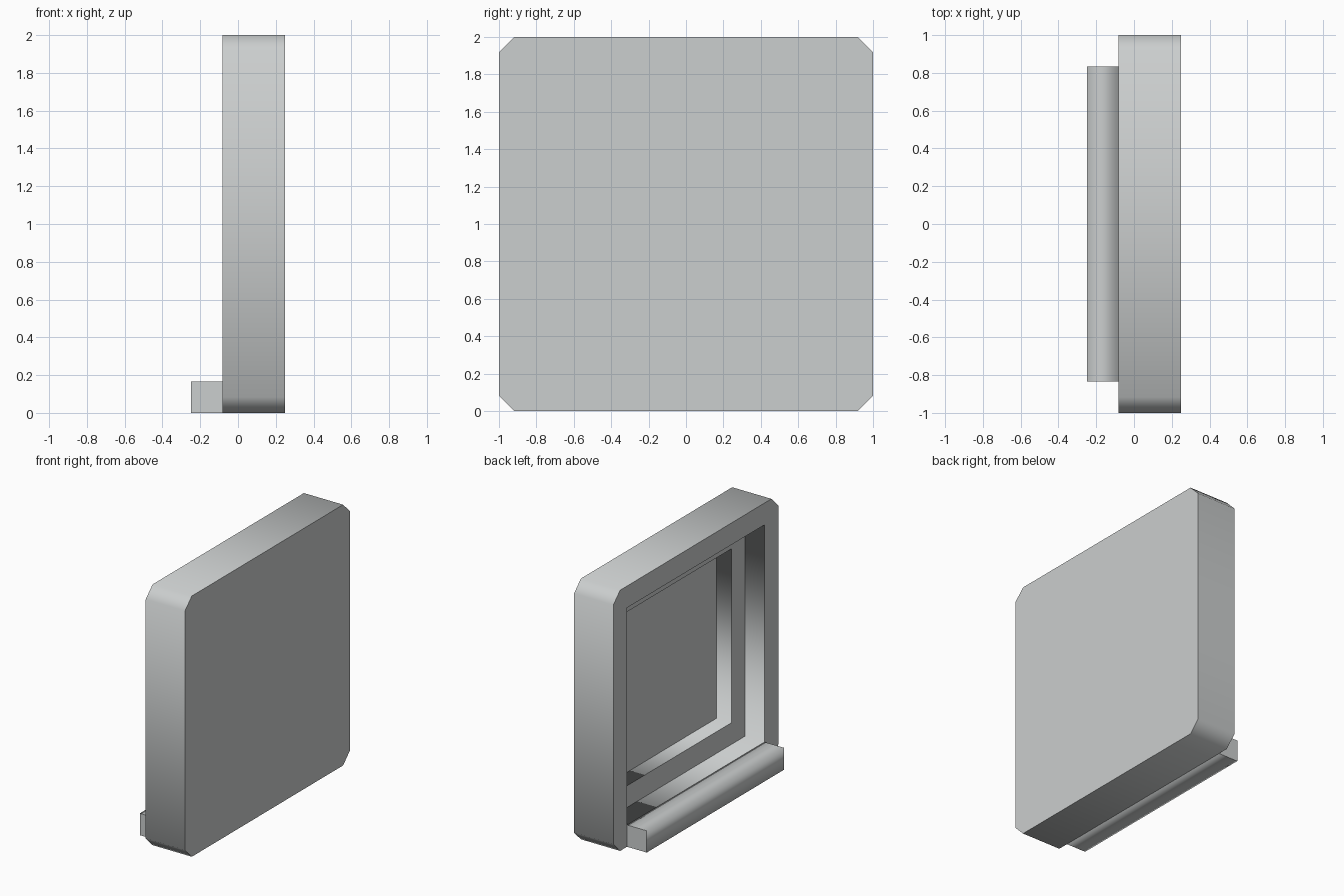
import bpy, bmesh

cube = bpy.data.objects.get("Cube")
if cube:
    bpy.data.objects.remove(cube)

# Single grey finish
grey = bpy.data.materials.new("light_grey")
colour = (0.6, 0.62, 0.62, 1)
grey.use_nodes = True
grey.diffuse_color = colour
bsdf = next(n for n in grey.node_tree.nodes if n.type == 'BSDF_PRINCIPLED')
bsdf.inputs["Base Color"].default_value = colour


def finish(name, bm, axis):
    """Smooth the shell around an axis, keeping faces along that axis crisp."""
    bmesh.ops.recalc_face_normals(bm, faces=bm.faces)
    for f in bm.faces:
        f.smooth = True
    for e in bm.edges:
        e.smooth = not any(abs(f.normal[axis]) > 0.9 for f in e.link_faces)
    mesh = bpy.data.meshes.new(name)
    bm.to_mesh(mesh)
    bm.free()
    mesh.materials.append(grey)
    obj = bpy.data.objects.new(name, mesh)
    bpy.context.collection.objects.link(obj)
    return obj


CORNERS = [(1, 1), (-1, 1), (-1, -1), (1, -1)]


def octagon(bm, x, half, cut):
    pts = []
    for i, (sy, sz) in enumerate(CORNERS):
        pair = [(sy * half, sz * (half - cut)), (sy * (half - cut), sz * half)]
        pts += pair if i % 2 == 0 else pair[::-1]
    return [bm.verts.new((x, y, 1 + z)) for y, z in pts]


def square(bm, x, half):
    return [bm.verts.new((x, sy * half, 1 + sz * half)) for sy, sz in CORNERS]


def bridge(bm, a, b):
    n = len(a)
    for i in range(n):
        j = (i + 1) % n
        bm.faces.new((a[i], a[j], b[j], b[i]))


# Chamfered panel with a stepped recess on one broad face
bm = bmesh.new()
back = octagon(bm, 0.25, 1, 0.083)
rim = octagon(bm, -0.083, 1, 0.083)
bm.faces.new(back)
bridge(bm, back, rim)
rings = [square(bm, x, h) for x, h in
         ((-0.083, 0.833), (0.083, 0.833), (0.083, 0.667), (0.21, 0.667))]
for i in range(4):
    j = (i + 1) % 4
    bm.faces.new((rim[2 * i], rim[2 * i + 1], rings[0][i]))
    bm.faces.new((rim[2 * i + 1], rim[2 * j], rings[0][j], rings[0][i]))
for a, b in zip(rings, rings[1:]):
    bridge(bm, a, b)
bm.faces.new(rings[-1])
finish("recessed_panel", bm, 0)

# Ledge projecting from the bottom of the opening
bm = bmesh.new()
bmesh.ops.create_cube(bm, size=1)
bmesh.ops.scale(bm, vec=(0.167, 1.666, 0.167), verts=bm.verts)
bmesh.ops.translate(bm, vec=(-0.1665, 0, 0.0835), verts=bm.verts)
finish("bottom_ledge", bm, 1)
